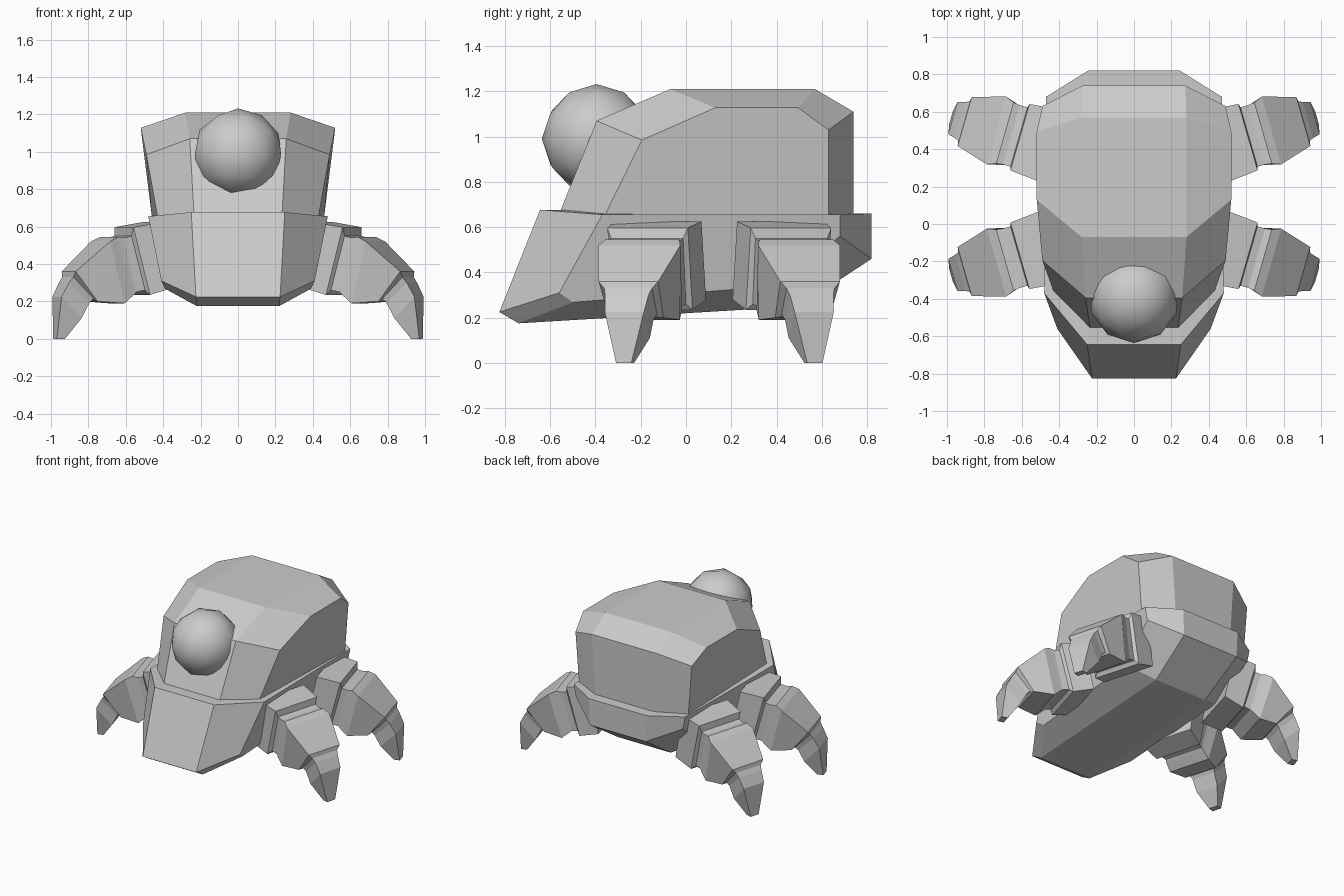
import bpy, bmesh
from math import radians, sin, cos

if "Cube" in bpy.data.objects:
    bpy.data.objects.remove(bpy.data.objects["Cube"])


def make_object(name, rings):
    """Loft a closed mesh through rings of equal length and cap both ends."""
    bm = bmesh.new()
    loops = [[bm.verts.new(p) for p in ring] for ring in rings]
    n = len(loops[0])
    for a, b in zip(loops, loops[1:]):
        for i in range(n):
            j = (i + 1) % n
            bm.faces.new((a[i], a[j], b[j], b[i]))
    bm.faces.new(loops[0])
    bm.faces.new(loops[-1])
    bmesh.ops.recalc_face_normals(bm, faces=bm.faces)
    mesh = bpy.data.meshes.new(name)
    bm.to_mesh(mesh)
    bm.free()
    obj = bpy.data.objects.new(name, mesh)
    bpy.context.collection.objects.link(obj)
    return obj


def body(name, side, centre):
    """Side outline and centre outline, both mirrored across x = 0."""
    flip = lambda pts: [(-x, y, z) for x, y, z in pts]
    return make_object(name, [flip(side), flip(centre), centre, side])


# Upper shell
body("upper_shell",
     [(.43, -.36, .65), (.49, -.195, .985), (.52, .13, 1.128),
      (.52, .495, 1.128), (.49, .63, 1.03), (.46, .63, .65)],
     [(.235, -.56, .66), (.258, -.395, 1.07), (.28, -.07, 1.21),
      (.28, .57, 1.21), (.275, .74, 1.11), (.245, .74, .65)])

# Lower hull
body("lower_hull",
     [(.48, -.37, .655), (.41, -.56, .31), (.39, -.50, .268),
      (.41, .40, .34), (.45, .68, .56), (.47, .68, .657)],
     [(.25, -.645, .677), (.225, -.825, .225), (.22, -.74, .175),
      (.22, .50, .25), (.235, .82, .46), (.245, .82, .66)])

# Eye
bpy.ops.mesh.primitive_ico_sphere_add(subdivisions=2, radius=.242,
                                      location=(0, -.395, .99))
eye = bpy.context.object
eye.name = "eye"
bpy.ops.object.shade_smooth()

# Leg cross-sections: top x, top z, top half width, bottom x, z, half width
SECTIONS = [
    (.45, .625, .20, .38, .28, .20),
    (.61, .597, .185, .52, .235, .18),
    (.615, .55, .165, .54, .26, .155),
    (.655, .54, .165, .585, .25, .15),
    (.69, .545, .17, .60, .235, .155),
    (.735, .52, .188, .65, .19, .16),
    (.905, .36, .137, .785, .20, .125),
    (.91, .33, .11, .80, .215, .10),
    (.93, .30, .10, .82, .19, .09),
    (.968, .225, .09, .86, .11, .085),
    (.978, 0, .035, .935, 0, .035),
]
ANGLE, MID_Y, OFFSET = radians(16), .147, .142


def leg(name, sx, sy):
    def place(x, w, z):
        r = x / cos(ANGLE)
        px = x - w * sin(ANGLE)
        py = OFFSET + r * sin(ANGLE) + w * cos(ANGLE)
        return (sx * px, MID_Y + sy * py, z)
    make_object(name, [[place(tx, -tw, tz), place(tx, tw, tz),
                        place(bx, bw, bz), place(bx, -bw, bz)]
                       for tx, tz, tw, bx, bz, bw in SECTIONS])


# Four splayed legs
for side_name, sx in (("left", -1), ("right", 1)):
    for end_name, sy in (("front", -1), ("rear", 1)):
        leg(f"{end_name}_{side_name}_leg", sx, sy)
